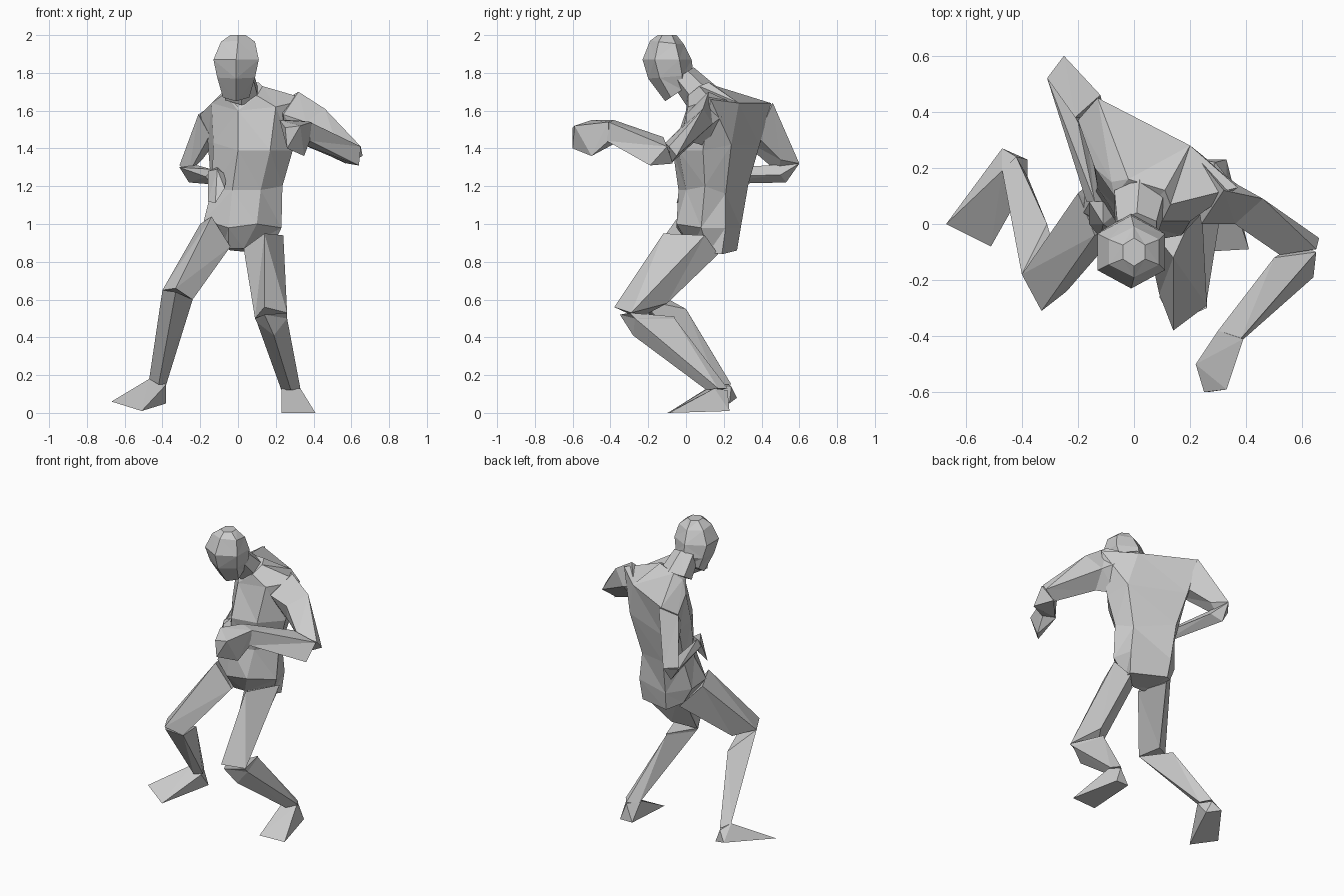
import bpy
import bmesh
import math
from mathutils import Vector

UNIT = 0.01  # coordinates below are hundredths of a unit

default_cube = bpy.data.objects.get("Cube")
if default_cube:
    bpy.data.objects.remove(default_cube, do_unlink=True)

grey = bpy.data.materials.new("plain grey")
grey.use_nodes = True
grey.diffuse_color = (0.6, 0.6, 0.6, 1)
shader = next(n for n in grey.node_tree.nodes if n.type == 'BSDF_PRINCIPLED')
shader.inputs["Base Color"].default_value = grey.diffuse_color


def finish(name, bm):
    """Turn the bmesh into a flat shaded object."""
    bmesh.ops.recalc_face_normals(bm, faces=bm.faces)
    mesh = bpy.data.meshes.new(name)
    bm.to_mesh(mesh)
    bm.free()
    mesh.materials.append(grey)
    obj = bpy.data.objects.new(name, mesh)
    bpy.context.collection.objects.link(obj)
    return obj


def loft(name, *rings):
    """Skin a series of cross-sections and close both ends."""
    bm = bmesh.new()
    loops = [[bm.verts.new(Vector(p) * UNIT) for p in ring] for ring in rings]
    for lower, upper in zip(loops, loops[1:]):
        count = len(lower)
        for i in range(count):
            j = (i + 1) % count
            bm.faces.new((lower[i], lower[j], upper[j], upper[i]))
    bm.faces.new(loops[0])
    bm.faces.new(loops[-1])
    bmesh.ops.triangulate(bm, faces=bm.faces[:])
    return finish(name, bm)


def wedge(name, *points):
    """Wrap a faceted solid tightly around a few corner points."""
    bm = bmesh.new()
    for p in points:
        bm.verts.new(Vector(p) * UNIT)
    result = bmesh.ops.convex_hull(bm, input=bm.verts[:])
    loose = {v for v in result["geom_interior"] if isinstance(v, bmesh.types.BMVert)}
    bmesh.ops.delete(bm, geom=list(loose), context='VERTS')
    return finish(name, bm)


def hexagon(centre, half_width, half_depth, drop=0):
    """Six-sided section whose front edge is lowered by drop."""
    ring = []
    for step in range(6):
        angle = math.radians(60 * step - 90)
        forward = math.sin(angle)
        offset = (half_width * math.cos(angle) / math.cos(math.radians(30)),
                  half_depth * forward, drop * forward)
        ring.append(Vector(centre) + Vector(offset))
    return ring


# Torso: sections run right front, breastbone, left front, left side,
# left back, right back, right side
pelvis_base = [(-8, 8, 88), (-5, 3, 87), (3, 3, 87), (17, 12, 85),
               (19, 19, 84), (-4, 27, 86), (-12, 20, 90)]
hips = [(-18, 4, 102), (-5, -5, 98), (10, -5, 100), (23, 8, 98),
        (20, 21, 98), (-5, 29, 98), (-17, 18, 100)]
waist = [(-14, 11, 118), (-3, -4, 118), (12, 0, 118), (23.5, 10, 120),
         (18, 21, 116), (-6, 33, 121), (-14, 22, 118)]
chest = [(-13, 13, 143), (0, -7, 139), (17, -4, 139), (29, 9, 139),
         (25, 24, 142), (-10, 39, 142), (-16, 30, 143)]
shoulders = [(-14, 20, 164), (0, 0, 160), (20, 1, 162), (37, 13, 166),
             (20, 28, 164), (-13, 45, 164), (-20, 37, 158)]
collar = [(-7, 10, 169), (0, 1, 162), (10, 1, 168), (13, 7, 173),
          (11, 12, 175), (-2, 16, 173), (-8, 15, 170)]
loft("torso", pelvis_base, hips, waist, chest, shoulders, collar)

# Neck and bowed head
loft("neck",
     hexagon((2, 8, 168), 9, 8, 5),
     hexagon((1, -2, 179), 7, 6, 4))
loft("head",
     hexagon((-1, -5, 169), 7, 6, 4),
     hexagon((-1, -8, 178), 10, 12, 1),
     hexagon((-1, -10, 187), 12, 13),
     hexagon((0, -10, 196), 9, 9, -1),
     hexagon((0, -10, 200), 4, 5))

# Left arm: sections run top, back, bottom, front
loft("left_upper_arm",
     [(32, 12, 170), (20, 27, 163), (25, 12, 141), (24, 0, 158)],
     [(46, 9, 161), (37, 14, 153), (34, 4, 143), (36, 0, 154)],
     [(65, -9, 141), (66, -5, 136), (57, -8, 132), (52, -11, 143)])
loft("left_forearm",
     [(65, -10, 141), (64, -19, 131), (58, -7, 132), (50, -12, 146)],
     [(38, -41, 154), (38, -42, 144), (32, -37, 143), (30, -38, 155)])
wedge("left_hand",
      (39, -41, 154), (38, -41, 144), (31, -37, 143), (30, -38, 155),
      (33, -59, 152), (35, -50, 136), (26, -60, 140), (25, -60, 151),
      (22, -50, 155))

# Right arm: bent back at the shoulder, hand returning to the belly
loft("right_upper_arm",
     [(-12, 46, 164), (-21, 38, 158), (-15, 26, 147), (-10, 38, 146)],
     [(-25, 60, 132), (-31, 52, 131), (-26, 49, 127), (-19, 50, 134)])
loft("right_forearm",
     [(-25, 60, 132), (-31, 52, 130), (-26, 53, 122), (-19, 50, 126)],
     [(-14, 8, 129), (-17, 8, 125), (-14, 8, 121), (-10, 8, 125)])
wedge("right_hand",
      (-11, 8, 130), (-16, 8, 128), (-14, 7, 120), (-6, 4, 126),
      (-16, 0, 112), (-12, -5, 111), (-7, -3, 119), (-11, 0, 129))

# Left leg: sections run outer, front, inner, back
loft("left_thigh",
     [(24, 10, 94), (14, -12, 95), (3, 2, 87), (17, 17, 84)],
     [(26, -29, 53), (14, -38, 56), (9, -25, 50), (18, -10, 58)])
loft("left_shin",
     [(26, -30, 53), (14, -35, 52), (9, -26, 50), (19, -6, 51)],
     [(26, -27, 50), (19, -28, 41), (10, -25, 48), (19, -6, 50)],
     [(33, 17, 13), (28, 11, 12), (23, 17, 12), (29, 22, 13)])
wedge("left_foot",
      (23, -10, 0), (41, -9, 0), (24, 23, 1), (33, 23, 1),
      (23, 15, 13), (33, 15, 13), (29, 22, 12))

# Right leg
loft("right_thigh",
     [(-20, 11, 100), (-14, -4, 104), (-4, -1, 88), (-9, 20, 87)],
     [(-40, -18, 65), (-33, -31, 66), (-24, -24, 60), (-28, -9, 61)])
loft("right_shin",
     [(-40, -18, 65), (-33, -30, 64), (-24, -24, 60), (-31, 0, 55)],
     [(-47, 19, 18), (-42, 13, 15), (-38, 17, 15), (-42, 24, 15)])
wedge("right_foot",
      (-67, 0, 6), (-51, -8, 1), (-47, 27, 8), (-38, 23, 5),
      (-47, 19, 18), (-38, 15, 15), (-42, 24, 14))
